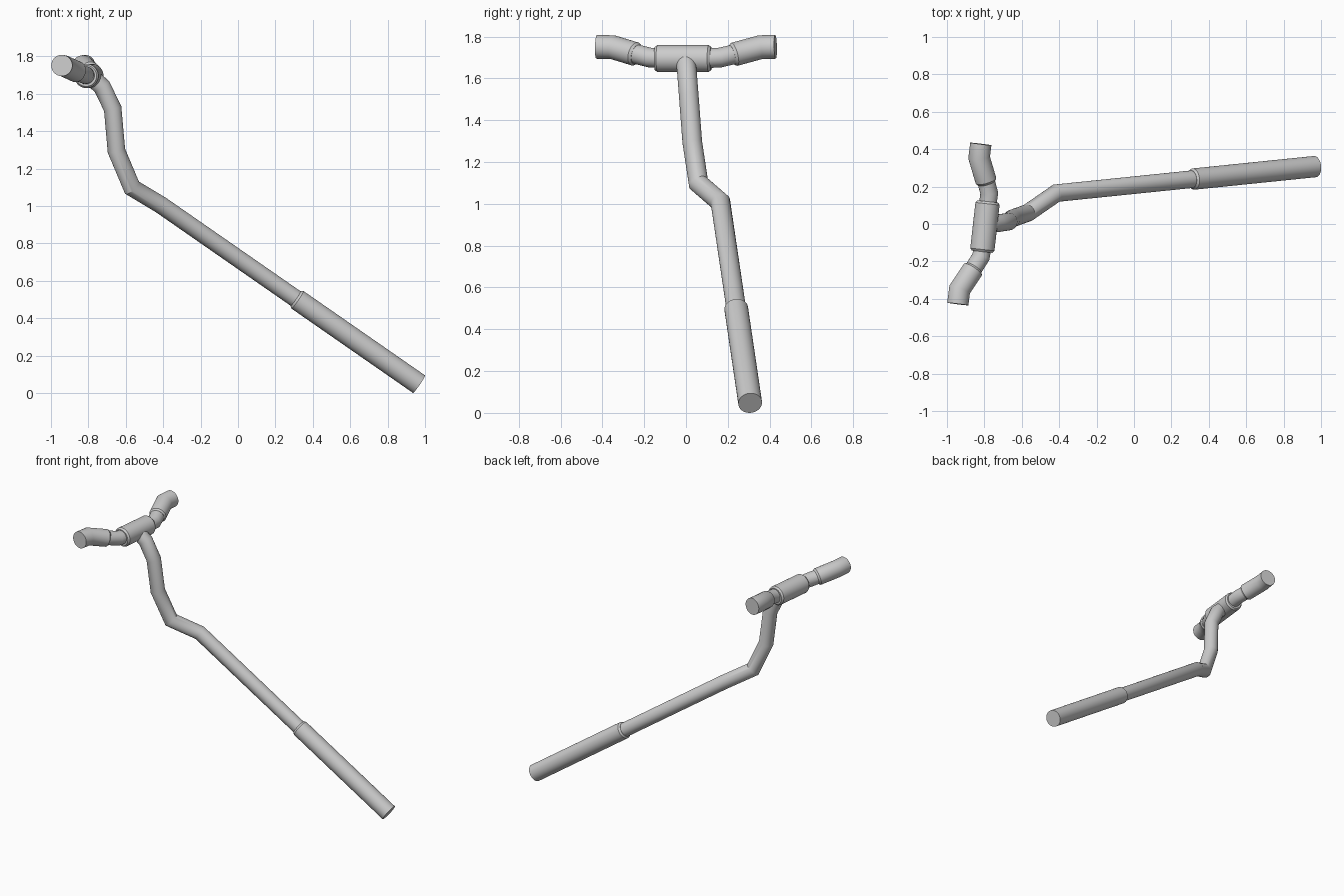
import bpy, bmesh, math
from mathutils import Vector

if "Cube" in bpy.data.objects:
    bpy.data.objects.remove(bpy.data.objects["Cube"])

SIDES = 32
THIN, THICK, BODY = 0.047, 0.057, 0.065


def pipe(name, pts):
    """Capped round pipe through (point, radius) pairs with mitred bends."""
    P = [Vector(p) for p, r in pts]
    n = len(P)
    dirs = [(P[i + 1] - P[i]).normalized() for i in range(n - 1)]
    u = dirs[0].orthogonal().normalized()
    bm = bmesh.new()
    rings = []
    for i, (_, r) in enumerate(pts):
        d = dirs[max(i - 1, 0)]
        m = (d + dirs[min(i, n - 2)]).normalized()
        u = (u - d * u.dot(d)).normalized()
        v = d.cross(u)
        ring = []
        for k in range(SIDES):
            a = 2 * math.pi * k / SIDES
            o = (u * math.cos(a) + v * math.sin(a)) * r
            o -= d * (o.dot(m) / d.dot(m))      # slide onto the mitre plane
            ring.append(bm.verts.new(P[i] + o))
        rings.append(ring)
    for a, b in zip(rings, rings[1:]):
        for k in range(SIDES):
            j = (k + 1) % SIDES
            bm.faces.new((a[k], a[j], b[j], b[k]))
    bm.faces.new(rings[0][::-1])
    bm.faces.new(rings[-1])
    bmesh.ops.recalc_face_normals(bm, faces=bm.faces)
    me = bpy.data.meshes.new(name)
    bm.to_mesh(me)
    bm.free()
    ob = bpy.data.objects.new(name, me)
    bpy.context.collection.objects.link(ob)
    bpy.ops.object.select_all(action='DESELECT')
    ob.select_set(True)
    bpy.context.view_layer.objects.active = ob
    bpy.ops.object.shade_smooth_by_angle(angle=math.radians(30))
    return ob


def sleeve(name, pts, r, chamfer_end=False):
    """Wider pipe whose first end (optionally both) is chamfered."""
    P = [Vector(p) for p in pts]
    c = 0.012
    out = [(P[0], r - 0.009), (P[0] + (P[1] - P[0]).normalized() * c, r)]
    out += [(p, r) for p in P[1:-1]]
    if chamfer_end:
        out += [(P[-1] + (P[-2] - P[-1]).normalized() * c, r), (P[-1], r - 0.009)]
    else:
        out.append((P[-1], r))
    return pipe(name, out)


# long main pipe with its bends, running up into the tee
bend = Vector((-0.415, 0.165, 1.007))
tail = Vector((0.968, 0.307, 0.047))
pipe("main_pipe", [(p, THIN) for p in (
    bend.lerp(tail, 0.6), bend, (-0.567, 0.06, 1.098), (-0.65, 0.03, 1.295),
    (-0.67, 0.013, 1.52), (-0.727, 0.004, 1.638), (-0.797, -0.005, 1.70))])

# wide lower section
sleeve("lower_sleeve", [bend.lerp(tail, 0.523), tail], THICK)

# tee body
sleeve("tee_body", [(-0.812, -0.148, 1.695), (-0.782, 0.12, 1.695)], BODY, True)

# the two branches: thin neck, then wide bent end
branches = {
    "rear": [(-0.785, 0.08, 1.695), (-0.774, 0.165, 1.70), (-0.788, 0.22, 1.712),
             (-0.828, 0.355, 1.749), (-0.819, 0.428, 1.751)],
    "front": [(-0.807, -0.10, 1.695), (-0.818, -0.175, 1.70), (-0.855, -0.235, 1.714),
              (-0.932, -0.350, 1.749), (-0.942, -0.428, 1.751)],
}
for side, p in branches.items():
    neck_end = Vector(p[2]).lerp(Vector(p[3]), 0.2)
    pipe(side + "_neck", [(q, THIN) for q in (p[0], p[1], neck_end)])
    sleeve(side + "_outlet", p[2:], THICK)
